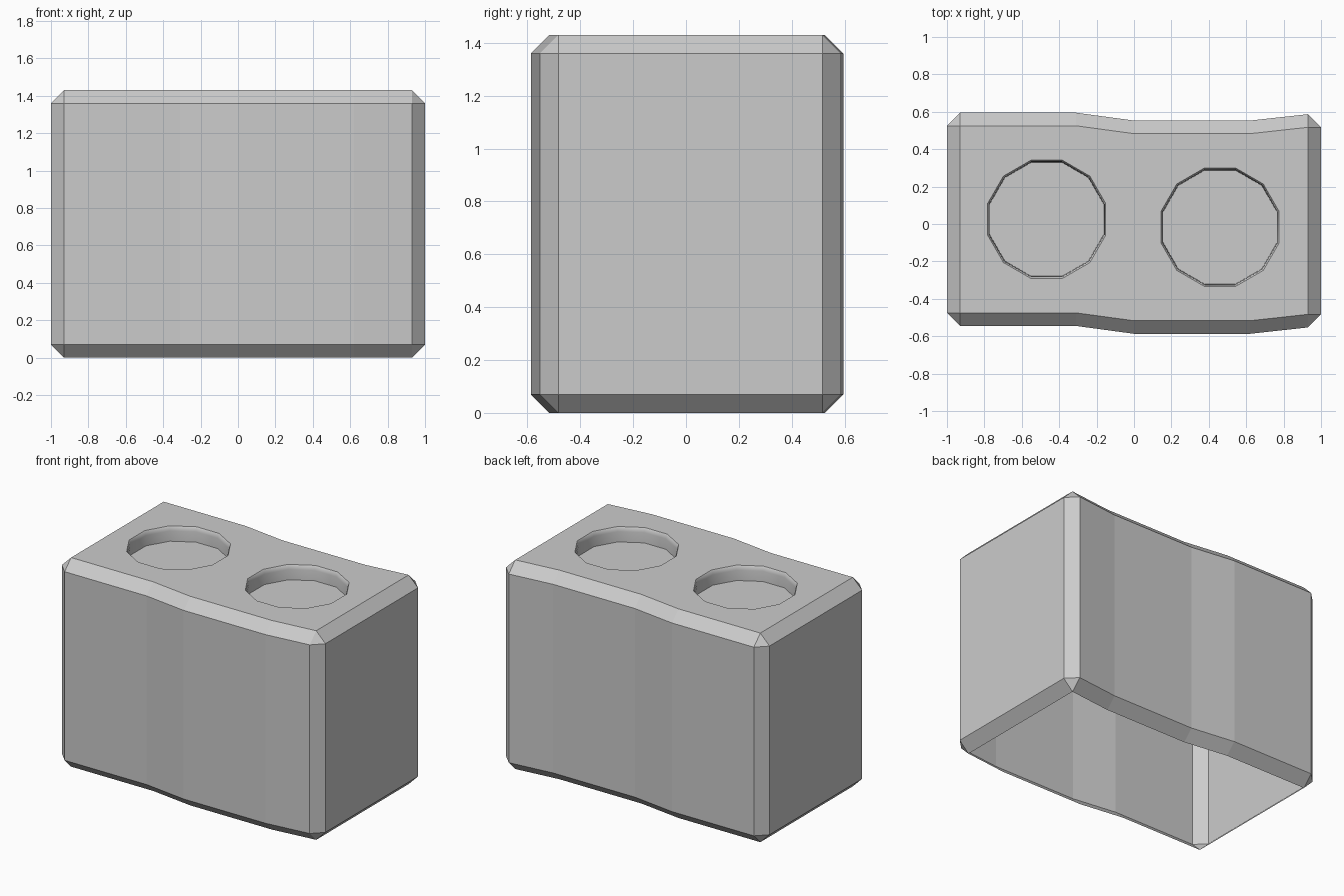
import bpy, bmesh
from math import cos, sin, pi

cube = bpy.data.objects.get("Cube")
if cube:
    bpy.data.objects.remove(cube)

HEIGHT, BEVEL, HALF_X, HALF_Y = 1.43, 0.07, 1.0, 0.57
# Sideways sway of the block along its length: (x, y shift)
SWAY = [(-0.93, 0.025), (-0.31, 0.025), (0, -0.017), (0.62, -0.017), (0.93, 0.017)]
CUPS = [(-0.467, 0.025), (0.46, -0.017)]
# Cup wall from the rim down: (radius, depth)
CUP_PROFILE = [(0.327, 0), (0.321, 0.008), (0.317, 0.03), (0.315, 0.1)]
SIDES = 12

grey = bpy.data.materials.new("plain grey")
grey.use_nodes = True
colour = (0.6, 0.6, 0.6, 1)
grey.diffuse_color = colour
grey.node_tree.nodes["Principled BSDF"].inputs["Base Color"].default_value = colour

bm = bmesh.new()


def row(side, inset, z):
    """Points along the front (-1) or back (1), following the sway."""
    return [bm.verts.new((x, s + side * (HALF_Y - inset), z)) for x, s in SWAY]


def strip(a, b, closed=False, smooth=False):
    for i in range(len(a) if closed else len(a) - 1):
        j = (i + 1) % len(a)
        bm.faces.new((a[i], a[j], b[j], b[i])).smooth = smooth


# Front and back walls with their bevels, open underneath
low, high = BEVEL, HEIGHT - BEVEL
walls, ends = {}, {}
for side in (-1, 1):
    rows = [row(side, BEVEL, 0), row(side, 0, low), row(side, 0, high), row(side, BEVEL, HEIGHT)]
    walls[side] = rows
    for a, b in zip(rows, rows[1:]):
        strip(a, b)
    # Corner bevels
    for k, i in ((-1, 0), (1, -1)):
        x, s = SWAY[i]
        pair = [bm.verts.new((k * HALF_X, s + side * (HALF_Y - BEVEL), z)) for z in (low, high)]
        ends[side, k] = pair
        bm.faces.new((rows[1][i], rows[2][i], pair[1], pair[0]))
        bm.faces.new((rows[0][i], rows[1][i], pair[0]))
        bm.faces.new((rows[3][i], rows[2][i], pair[1]))

# End walls and their bevels
for k, i in ((-1, 0), (1, -1)):
    front, back = [[walls[s][0][i], *ends[s, k], walls[s][3][i]] for s in (-1, 1)]
    strip(front, back)

# Cups sunk into the top
rim_edges = []
for cx, cy in CUPS:
    rings = []
    for r, depth in CUP_PROFILE:
        angles = [(i + 0.5) * 2 * pi / SIDES for i in range(SIDES)]
        rings.append([bm.verts.new((cx + r * cos(a), cy + r * sin(a), HEIGHT - depth)) for a in angles])
    for a, b in zip(rings, rings[1:]):
        strip(a, b, closed=True, smooth=True)
    bm.faces.new(rings[-1])
    rim_edges += [bm.edges.get((rings[0][i], rings[0][i - 1])) for i in range(SIDES)]

# Top face around the cups
outline = walls[-1][3] + walls[1][3][::-1]
top_edges = [bm.edges.get((outline[i], outline[i - 1])) for i in range(len(outline))]
bmesh.ops.triangle_fill(bm, use_beauty=True, edges=top_edges + rim_edges, normal=(0, 0, 1))
bmesh.ops.recalc_face_normals(bm, faces=bm.faces)
# Keep the shell facing outwards
if next(f for f in bm.faces if all(abs(v.co.z - HEIGHT) < 1e-5 for v in f.verts)).normal.z < 0:
    bmesh.ops.reverse_faces(bm, faces=bm.faces)
# Crisp cup floors
for e in bm.edges:
    if all(abs(v.co.z - (HEIGHT - CUP_PROFILE[-1][1])) < 1e-5 for v in e.verts):
        e.smooth = False

mesh = bpy.data.meshes.new("two_cup_block")
bm.to_mesh(mesh)
bm.free()
mesh.materials.append(grey)
block = bpy.data.objects.new("two_cup_block", mesh)
bpy.context.scene.collection.objects.link(block)
